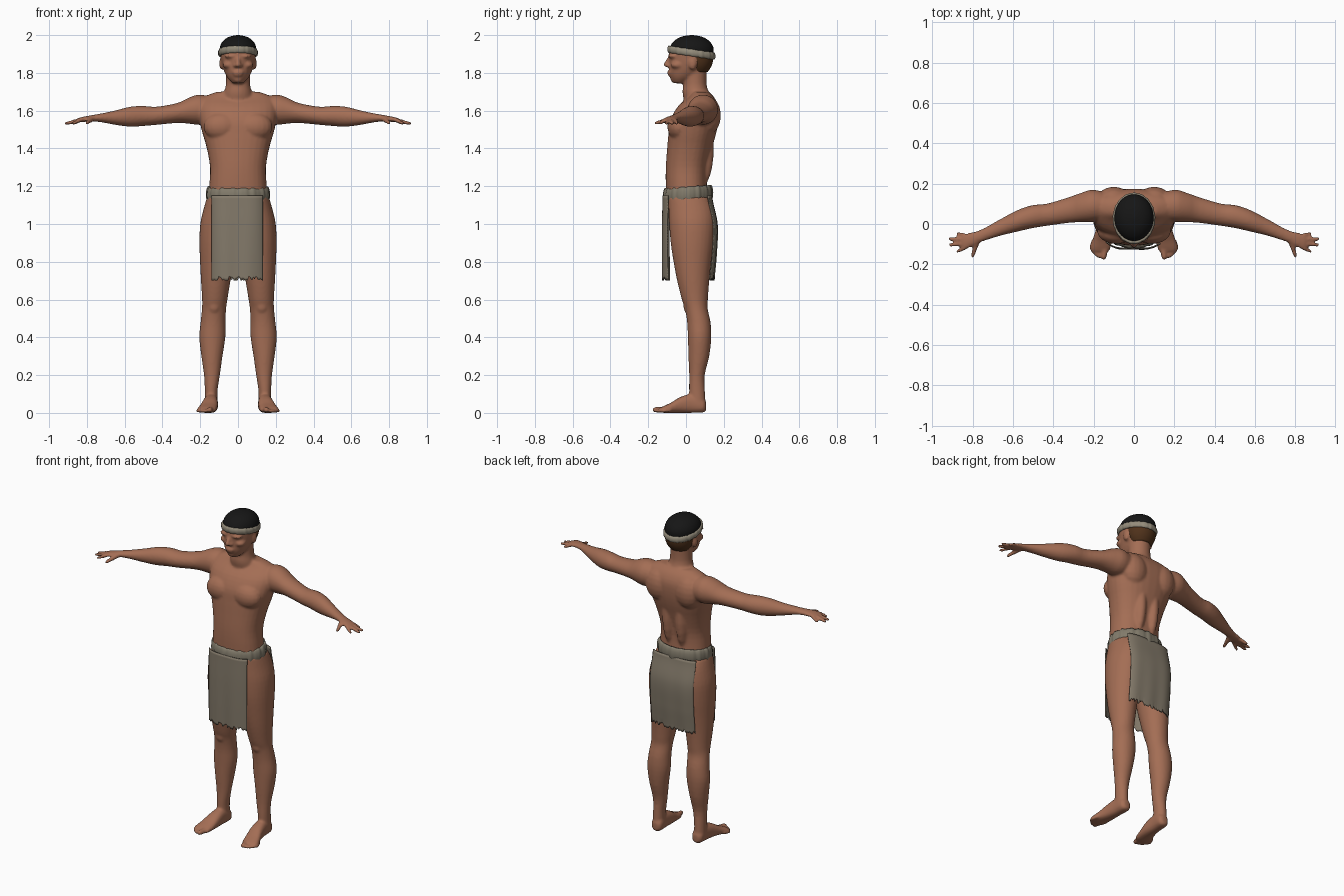
import bpy, bmesh, math, random
from mathutils import Vector

if "Cube" in bpy.data.objects:
    bpy.data.objects.remove(bpy.data.objects["Cube"])
random.seed(4)


def material(name, rgb):
    m = bpy.data.materials.new(name)
    m.diffuse_color = (*rgb, 1)
    m.use_nodes = True
    m.node_tree.nodes["Principled BSDF"].inputs["Base Color"].default_value = m.diffuse_color
    return m


SKIN = material("warm skin", (0.37, 0.155, 0.09))
CLOTH = material("loincloth", (0.23, 0.195, 0.145))
BELT = material("belt cloth", (0.22, 0.195, 0.145))
BAND = material("headband cloth", (0.30, 0.265, 0.20))
BLACK = material("black hair", (0.008, 0.008, 0.008))
BROWN = material("brown nape hair", (0.08, 0.032, 0.011))


def make(name, bm, mat):
    bmesh.ops.recalc_face_normals(bm, faces=bm.faces)
    me = bpy.data.meshes.new(name)
    bm.to_mesh(me)
    bm.free()
    for p in me.polygons:
        p.use_smooth = True
    me.materials.append(mat)
    ob = bpy.data.objects.new(name, me)
    bpy.context.collection.objects.link(ob)
    return ob


def refine(sections, n=3):
    """Catmull-Rom interpolation between cross-sections."""
    out, last = [], len(sections) - 1
    for i in range(last):
        a, b, c, d = (sections[max(i - 1, 0)], sections[i], sections[i + 1], sections[min(i + 2, last)])
        for k in range(n):
            t = k / n
            out.append([0.5 * (2 * q + (r - p) * t + (2 * p - 5 * q + 4 * r - s) * t * t
                               + (3 * q - p - 3 * r + s) * t ** 3) for p, q, r, s in zip(a, b, c, d)])
    return out + [list(sections[-1])]


def loft(bm, axis, sections, side=1, power=2.0, n=30, steps=3):
    """Sections are (position, centre 1, centre 2, radius 1, radius 2) along an axis."""
    rings = []
    for p, c1, c2, r1, r2 in refine(sections, steps):
        ring = []
        for k in range(n):
            a = 2 * math.pi * k / n
            u, v = math.cos(a), math.sin(a)
            u = math.copysign(abs(u) ** (2 / power), u) * r1 + c1
            v = math.copysign(abs(v) ** (2 / power), v) * r2 + c2
            co = {"x": (p, u, v), "y": (u, p, v), "z": (u, v, p)}[axis]
            ring.append(bm.verts.new((co[0] * side, co[1], co[2])))
        rings.append(ring)
    for a, b in zip(rings, rings[1:]):
        for k in range(n):
            bm.faces.new((a[k], a[(k + 1) % n], b[(k + 1) % n], b[k]))
    bm.faces.new(rings[0])
    bm.faces.new(rings[-1])


def blob(bm, c, r, side=1):
    """Ellipsoid muscle or feature."""
    angles = [math.pi * (i + .3) / 9.6 for i in range(10)]
    loft(bm, "z", [(c[2] - r[2] * math.cos(a), c[0], c[1], r[0] * math.sin(a), r[1] * math.sin(a))
                   for a in angles], side, n=18, steps=1)


def digit(bm, p, q, r0, r1, side=1):
    """Tapered capsule lofted along its longest direction."""
    p, q = Vector(p), Vector(q)
    d = q - p
    i = max(range(3), key=lambda k: abs(d[k]))
    u, v = [k for k in range(3) if k != i]
    ext = math.copysign(1, d[i])
    secs = []
    for t, r, grow, push in ((0, r0, .4, -.9), (0, r0, 1, 0), (1, r1, 1, 0), (1, r1, .75, .65), (1, r1, .3, .95)):
        c = p.lerp(q, t)
        secs.append((c[i] + ext * push * r, c[u], c[v], r * grow, r * grow))
    loft(bm, "xyz"[i], secs, side, n=12, steps=1)


body = bmesh.new()
# torso: (z, half width, front y, back y)
torso = [(1.02, .12, -.07, .12), (1.10, .155, -.10, .125), (1.20, .152, -.107, .112),
         (1.30, .148, -.107, .115), (1.40, .165, -.10, .138), (1.48, .188, -.093, .16),
         (1.55, .204, -.083, .172), (1.62, .21, -.045, .172), (1.67, .185, .01, .15), (1.70, .11, .03, .12)]
loft(body, "z", [(z, 0, (f + b) / 2, w, (b - f) / 2) for z, w, f, b in torso], power=2.3)
# neck, head, nose, lips and chin
loft(body, "z", [(1.60, 0, .07, .09, .07), (1.69, 0, .052, .075, .07), (1.74, 0, .047, .064, .062),
                 (1.82, 0, .045, .064, .065)])
loft(body, "z", [(1.745, 0, -.035, .028, .03), (1.77, 0, -.02, .052, .06), (1.80, 0, 0, .07, .09),
                 (1.84, 0, .018, .084, .108), (1.88, 0, .025, .091, .117), (1.92, 0, .028, .093, .116),
                 (1.955, 0, .03, .075, .09)])
digit(body, (0, -.086, 1.885), (0, -.107, 1.843), .010, .014)
blob(body, (0, -.083, 1.803), (.030, .018, .008))
blob(body, (0, -.081, 1.789), (.026, .017, .008))
blob(body, (0, -.062, 1.768), (.026, .021, .02))

for s in (1, -1):
    # brow, nostril, cheek, ear, chest and back muscles
    blob(body, (.036, -.068, 1.888), (.036, .026, .011), s)
    blob(body, (.014, -.092, 1.838), (.011, .014, .010), s)
    blob(body, (.05, -.045, 1.842), (.032, .037, .02), s)
    blob(body, (.088, .035, 1.85), (.011, .022, .034), s)
    blob(body, (.088, -.037, 1.515), (.095, .062, .075), s)
    blob(body, (.045, .085, 1.40), (.042, .063, .20), s)
    blob(body, (.10, .12, 1.575), (.085, .065, .10), s)
    # arm
    loft(body, "x", [(.10, .085, 1.60, .06, .065), (.20, .09, 1.605, .08, .080), (.26, .082, 1.60, .073, .069),
                     (.32, .07, 1.588, .064, .053), (.43, .046, 1.573, .055, .048), (.50, .037, 1.572, .057, .053),
                     (.57, .018, 1.568, .054, .053), (.65, -.012, 1.563, .043, .038),
                     (.72, -.042, 1.562, .034, .024), (.77, -.063, 1.560, .031, .017),
                     (.82, -.082, 1.554, .038, .014), (.85, -.088, 1.549, .038, .010)], s)
    # fingers and thumb
    for y0, tip in ((-.058, (.872, -.048)), (-.076, (.912, -.074)), (-.097, (.91, -.104)), (-.116, (.875, -.136))):
        digit(body, (.835, y0, 1.55), (*tip, 1.532), .012, .0095, s)
    digit(body, (.775, -.08, 1.556), (.80, -.158, 1.535), .016, .010, s)
    # leg and kneecap
    loft(body, "z", [(.05, .143, .062, .034, .042), (.12, .142, .058, .034, .042), (.20, .138, .058, .042, .041),
                     (.30, .138, .068, .056, .055), (.40, .136, .072, .069, .062), (.48, .132, .068, .066, .062),
                     (.55, .127, .055, .064, .06), (.60, .123, .047, .067, .069), (.70, .118, .038, .078, .085),
                     (.80, .112, .034, .089, .10), (.90, .108, .033, .096, .114), (1.0, .10, .033, .10, .122),
                     (1.08, .09, .028, .092, .12), (1.14, .08, .015, .085, .11)], s)
    blob(body, (.126, .02, .565), (.036, .034, .045), s)
    # foot and toes
    loft(body, "y", [(.107, .14, .035, .015, .022), (.09, .14, .04, .034, .038), (.03, .143, .05, .036, .05),
                     (-.03, .148, .042, .042, .042), (-.08, .158, .027, .048, .027),
                     (-.115, .165, .019, .050, .019), (-.135, .168, .015, .045, .013)], s, power=2.4)
    for x0, tip, r in ((.137, (.150, -.165), .016), (.158, (.172, -.162), .011), (.175, (.188, -.152), .011),
                       (.19, (.203, -.138), .010), (.203, (.214, -.12), .010)):
        digit(body, (x0, -.085, r + .004), (*tip, r), r, r * .9, s)

# fuse all body parts into one smooth skin
skin = make("body", body, SKIN)
rm = skin.modifiers.new("fuse", "REMESH")
rm.mode, rm.voxel_size, rm.use_smooth_shade = "VOXEL", 0.0075, True
sm = skin.modifiers.new("soften", "SMOOTH")
sm.factor, sm.iterations = 0.5, 4

# hair
bm = bmesh.new()
loft(bm, "z", [(1.895, 0, .03, .094, .115), (1.93, 0, .03, .097, .117), (1.96, 0, .03, .086, .102),
               (1.982, 0, .03, .064, .075), (1.994, 0, .03, .038, .045), (2.0, 0, .03, .006, .007)])
make("hair_cap", bm, BLACK)
bm = bmesh.new()
loft(bm, "z", [(1.805, 0, .065, .058, .05), (1.83, 0, .06, .076, .072), (1.86, 0, .058, .086, .085),
               (1.90, 0, .055, .09, .092)])
make("nape_hair", bm, BROWN)


def wrap(name, mat, cy, rx, ry, z0, tilt, thick, high, ripple):
    """Soft cloth band running around the body."""
    bm, n, m, rings = bmesh.new(), 120, 14, []
    for i in range(n):
        a = 2 * math.pi * i / n
        w = ripple * (math.sin(17 * a) + .6 * math.sin(29 * a + 1))
        ring = []
        for k in range(m):
            b = 2 * math.pi * k / m
            d = thick * math.cos(b) + w
            y = (ry + d) * math.sin(a)
            ring.append(bm.verts.new(((rx + d) * math.cos(a), cy + y, z0 + tilt * y + (high + w) * math.sin(b))))
        rings.append(ring)
    for i in range(n):
        p, q = rings[i], rings[(i + 1) % n]
        for k in range(m):
            bm.faces.new((p[k], q[k], q[(k + 1) % m], p[(k + 1) % m]))
    make(name, bm, mat)


wrap("headband", BAND, .028, .095, .117, 1.907, -.15, .010, .019, .0008)
wrap("belt", BELT, .010, .153, .117, 1.155, .07, .015, .043, .0018)


def flap(name, x0, x1, sign, depth, curl, bottom):
    """Hanging cloth with curled sides and a torn hem."""
    bm, nx, nz, grid = bmesh.new(), 44, 30, []
    tears = [random.random() ** 2 * .026 for _ in range(nx + 1)]
    prof = refine(depth, 10)
    for j in range(nz + 1):
        t, row = j / nz, []
        d = prof[int(round(t * (len(prof) - 1)))][0]
        for i in range(nx + 1):
            x = x0 + (x1 - x0) * i / nx
            fold = .002 * t * math.sin(55 * x + sign)
            z = 1.15 + (bottom - 1.15) * t + tears[i] * max(0, (t - .9) / .1)
            row.append(bm.verts.new((x, sign * (d - curl * x ** 4 + fold), z)))
        grid.append(row)
    for a, b in zip(grid, grid[1:]):
        for i in range(nx):
            bm.faces.new((a[i], a[i + 1], b[i + 1], b[i]))
    so = make(name, bm, CLOTH).modifiers.new("thickness", "SOLIDIFY")
    so.thickness, so.offset = .006, 0


flap("front_flap", -.138, .13, -1, [(.121,), (.124,), (.124,), (.122,)], 95, .70)
flap("back_flap", -.15, .145, 1, [(.135,), (.164,), (.160,), (.147,)], 45, .70)
